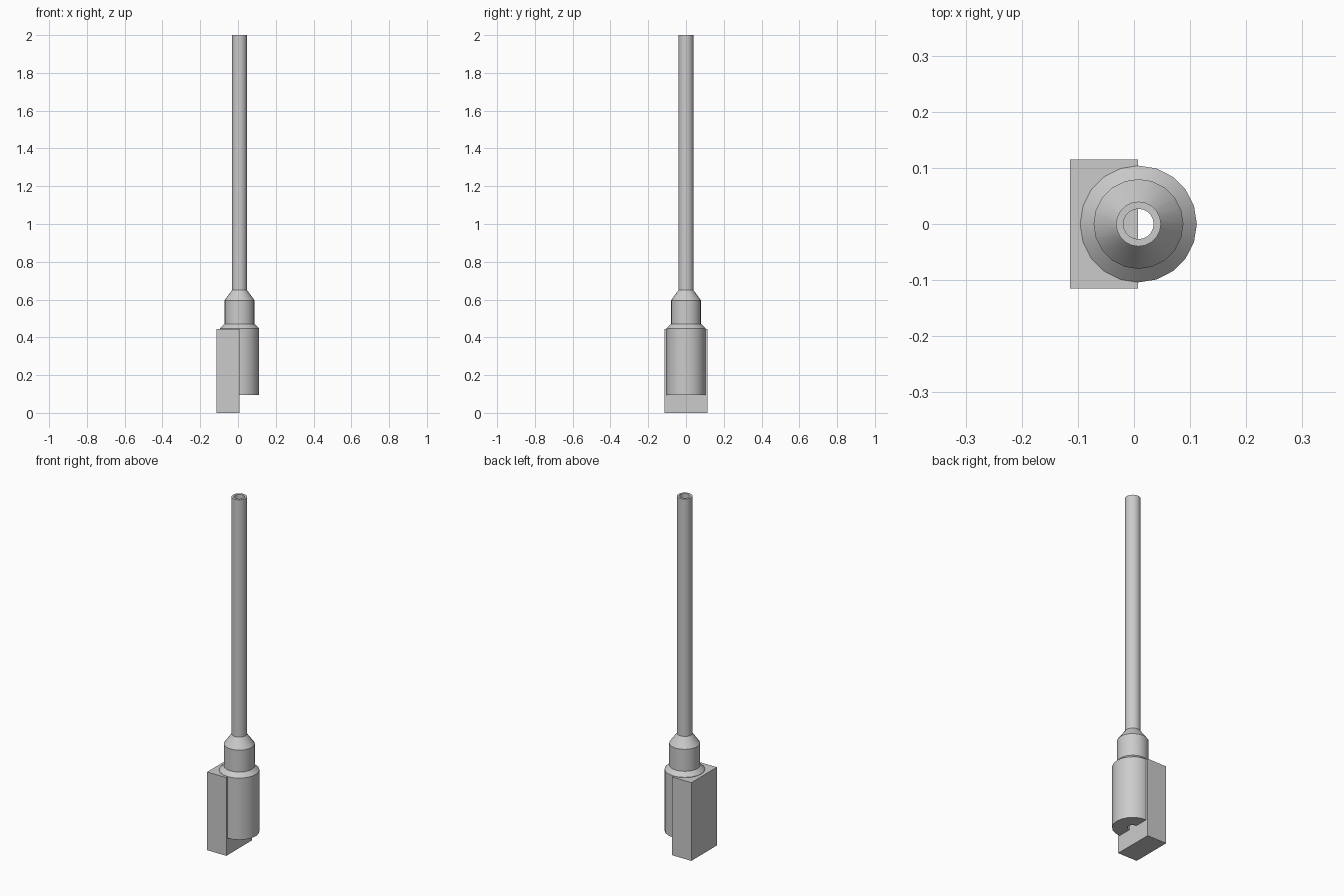
import bpy, bmesh
from math import cos, sin, tau, radians

if "Cube" in bpy.data.objects:
    bpy.data.objects.remove(bpy.data.objects["Cube"])

SIDES = 20
AXIS_X = 0.008


def finish(name, bm):
    bmesh.ops.recalc_face_normals(bm, faces=bm.faces)
    mesh = bpy.data.meshes.new(name)
    bm.to_mesh(mesh)
    bm.free()
    obj = bpy.data.objects.new(name, mesh)
    bpy.context.collection.objects.link(obj)
    return obj


def lathe(name, profile):
    """Revolve a closed (radius, z) profile around the vertical axis."""
    bm = bmesh.new()
    rings = [[bm.verts.new((AXIS_X + r * cos(tau * i / SIDES), r * sin(tau * i / SIDES), z))
              for i in range(SIDES)] for r, z in profile]
    for a, b in zip(rings, rings[1:] + rings[:1]):
        for i in range(SIDES):
            j = (i + 1) % SIDES
            bm.faces.new((a[i], a[j], b[j], b[i]))
    return finish(name, bm)


def box(name, lo, hi):
    bm = bmesh.new()
    bmesh.ops.create_cube(bm, size=1)
    for v in bm.verts:
        v.co = [(l + h) / 2 + c * (h - l) for l, h, c in zip(lo, hi, v.co)]
    return finish(name, bm)


# Hollow stepped stem: wide barrel, collar and long tube with a through bore
stem = lathe("stepped_tube", [
    (0.027, 0.096), (0.104, 0.096), (0.104, 0.447), (0.08, 0.47),
    (0.08, 0.595), (0.04, 0.65), (0.04, 2.0), (0.027, 2.0)])
bpy.context.view_layer.objects.active = stem
stem.select_set(True)
bpy.ops.object.shade_smooth_by_angle(angle=radians(25))
stem.select_set(False)

# Rectangular block covering the left half of the barrel
box("side_block", (-0.114, -0.115, 0), (0.007, 0.115, 0.445))
